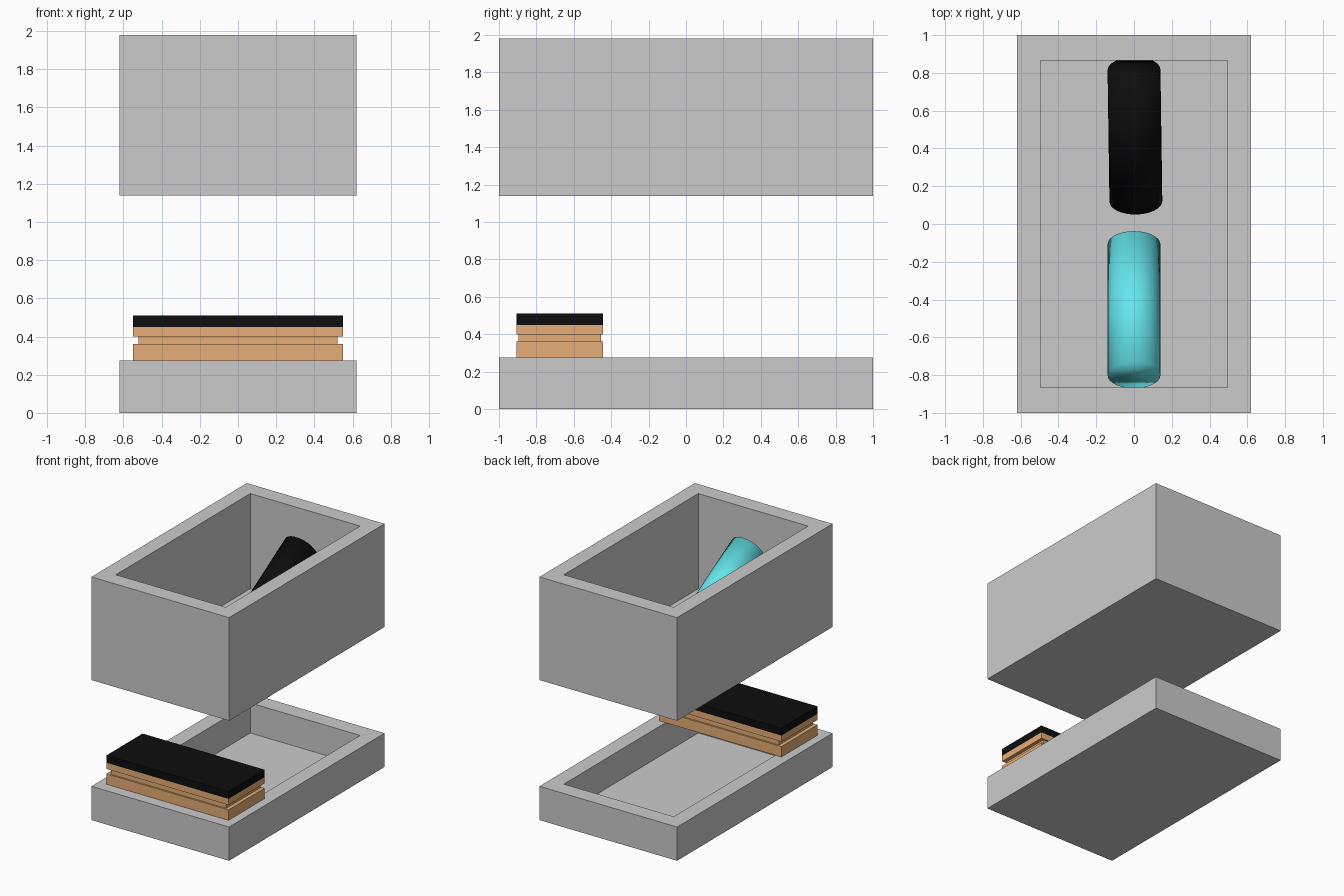
import bpy, bmesh, math
from mathutils import Vector

if "Cube" in bpy.data.objects:
    bpy.data.objects.remove(bpy.data.objects["Cube"])


def material(name, rgb):
    m = bpy.data.materials.new(name)
    m.diffuse_color = (*rgb, 1)
    m.use_nodes = True
    m.node_tree.nodes["Principled BSDF"].inputs["Base Color"].default_value = m.diffuse_color
    return m


black = material("black", (0.004, 0.004, 0.004))
wood = material("wood", (0.8, 0.42, 0.18))
cyan = material("cyan", (0.13, 0.8, 0.85))


def add(name, bm, mat=None, smooth=False):
    bmesh.ops.recalc_face_normals(bm, faces=bm.faces)
    me = bpy.data.meshes.new(name)
    bm.to_mesh(me)
    bm.free()
    if smooth:
        me.shade_smooth()
    if mat:
        me.materials.append(mat)
    ob = bpy.data.objects.new(name, me)
    bpy.context.collection.objects.link(ob)
    return ob


def stack(name, rings, cy=0, mat=None):
    """Closed solid from a stack of rectangular rings (half x, half y, z)."""
    bm = bmesh.new()
    loops = [[bm.verts.new((sx * hx, cy + sy * hy, z))
              for sx, sy in ((-1, -1), (1, -1), (1, 1), (-1, 1))]
             for hx, hy, z in rings]
    for a, b in zip(loops, loops[1:]):
        for i in range(4):
            j = (i + 1) % 4
            bm.faces.new((a[i], a[j], b[j], b[i]))
    bm.faces.new(loops[0])
    bm.faces.new(loops[-1])
    return add(name, bm, mat)


def open_box(name, z0, z1, floor):
    stack(name, [(0.62, 1, z0), (0.62, 1, z1), (0.495, 0.865, z1), (0.495, 0.865, floor)])


def roller(name, low, high, mat, radius=0.14):
    low, high = Vector(low), Vector(high)
    axis = high - low
    bm = bmesh.new()
    bmesh.ops.create_cone(bm, cap_ends=True, segments=32, radius1=radius,
                          radius2=radius, depth=axis.length)
    ob = add(name, bm, mat, smooth=True)
    ob.location = (low + high) / 2
    ob.rotation_euler = axis.to_track_quat('Z', 'Y').to_euler()


# Shallow tray and deep box floating above it
open_box("tray", 0, 0.275, 0.03)
open_box("upper_box", 1.14, 1.98, 1.205)

# Grooved wooden block with a black pad, resting on the tray rim
W, D, CY = 0.55, 0.2325, -0.675
stack("wooden_block", [(W, D, 0.275), (W, D, 0.36), (W - 0.03, D - 0.013, 0.36),
                       (W - 0.03, D - 0.013, 0.40), (W, D, 0.40), (W, D, 0.45)], CY, wood)
stack("black_pad", [(W, D, 0.45), (W, D, 0.51)], CY, black)

# Two cylinders leaning against the end walls of the box
roller("black_cylinder", (0.01, 0.12, 1.283), (0, 0.815, 1.683), black)
roller("cyan_cylinder", (0, -0.108, 1.283), (0, -0.80, 1.683), cyan)
